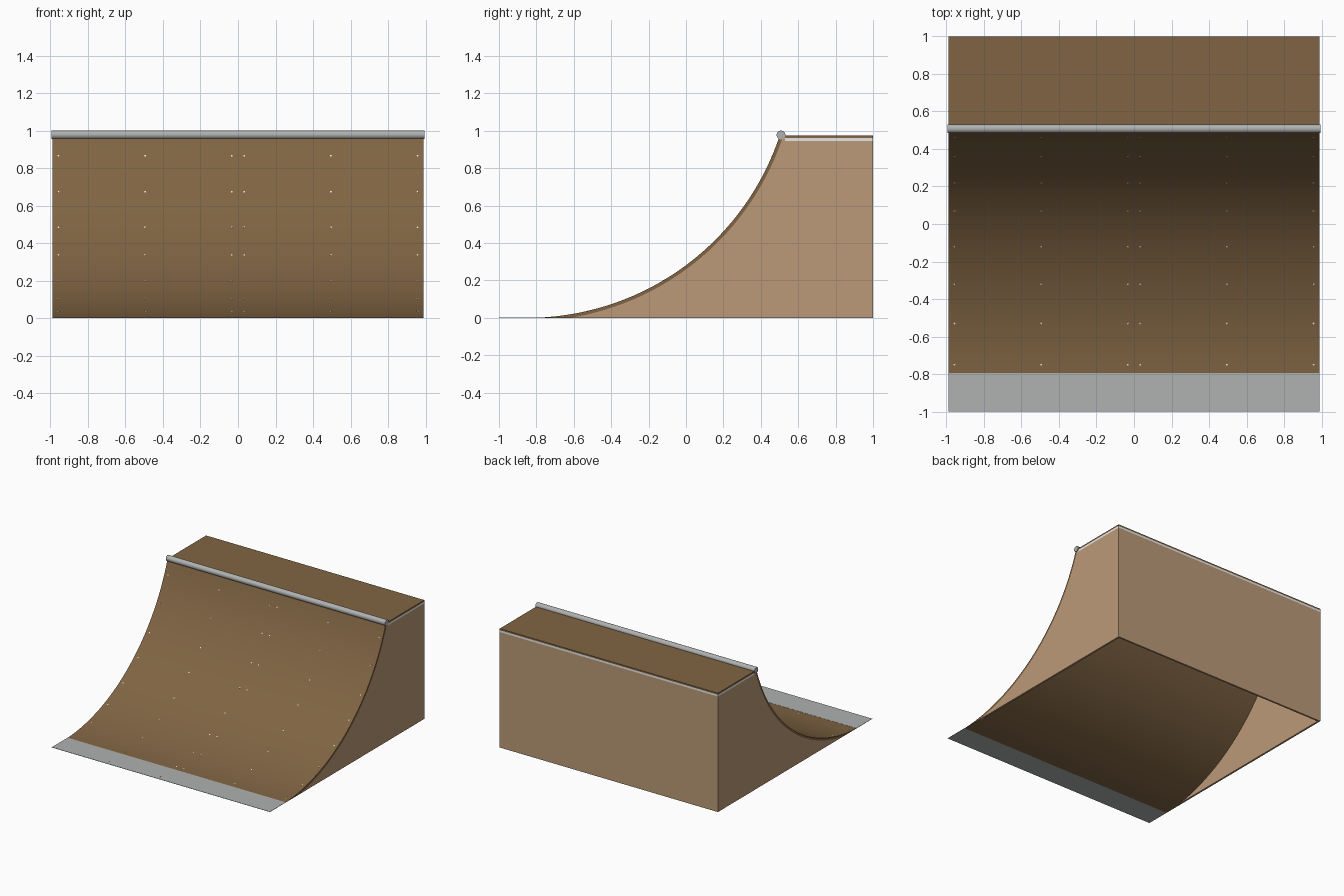
import bpy
import bmesh
from math import sin, cos, asin, acos, pi
from mathutils import Matrix, Vector

cube = bpy.data.objects.get("Cube")
if cube:
    bpy.data.objects.remove(cube, do_unlink=True)


def material(name, r, g, b):
    """Make a flat colour from display values."""
    lin = [((c / 255 + 0.055) / 1.055) ** 2.4 for c in (r, g, b)]
    m = bpy.data.materials.new(name)
    m.use_nodes = True
    m.diffuse_color = (*lin, 1)
    bsdf = m.node_tree.nodes["Principled BSDF"]
    bsdf.inputs["Base Color"].default_value = (*lin, 1)
    bsdf.inputs["Roughness"].default_value = 0.7
    return m


BROWN = material("brown plywood", 128, 100, 67)
TAN = material("tan side board", 188, 154, 120)
PALE = material("pale grey", 231, 231, 231)
STEEL = material("steel", 175, 178, 176)

HALF = 0.99                    # half width of the ramp body
R, CY, T = 1.424, -0.85, 0.018   # curve radius, its lowest point, sheet thickness
A_TOP = asin((0.502 - CY) / R)
STEPS = 32


def finish(name, bm, mat, smooth=False):
    bmesh.ops.recalc_face_normals(bm, faces=bm.faces)
    mesh = bpy.data.meshes.new(name)
    bm.to_mesh(mesh)
    bm.free()
    obj = bpy.data.objects.new(name, mesh)
    bpy.context.collection.objects.link(obj)
    mesh.materials.append(mat)
    if smooth:
        bpy.ops.object.select_all(action='DESELECT')
        obj.select_set(True)
        bpy.context.view_layer.objects.active = obj
        bpy.ops.object.shade_smooth_by_angle()


def extrude(name, profile, x0, x1, mat, smooth=False):
    """Extrude a (y, z) profile along x."""
    bm = bmesh.new()
    face = bm.faces.new([bm.verts.new((x0, y, z)) for y, z in profile])
    out = bmesh.ops.extrude_face_region(bm, geom=[face])
    verts = [v for v in out["geom"] if isinstance(v, bmesh.types.BMVert)]
    bmesh.ops.translate(bm, verts=verts, vec=(x1 - x0, 0, 0))
    finish(name, bm, mat, smooth)


def box(name, y0, y1, z0, z1, half, mat):
    extrude(name, [(y0, z0), (y1, z0), (y1, z1), (y0, z1)], -half, half, mat)


def arc(radius, start):
    """Points on the curve, clipped at the ground."""
    angles = [start + (A_TOP - start) * i / STEPS for i in range(STEPS + 1)]
    return [(CY + radius * sin(a), max(0.0, R - radius * cos(a))) for a in angles]


def add_screw(bm, x, y, z, tilt):
    """Add a flat screw head whose face leans forward by the tilt angle."""
    normal = Vector((0, -sin(tilt), cos(tilt)))
    turn = normal.to_track_quat('Z', 'Y').to_matrix().to_4x4()
    bmesh.ops.create_cone(bm, cap_ends=True, segments=8, radius1=0.005,
                          radius2=0.005, depth=0.002,
                          matrix=Matrix.Translation((x, y, z)) @ turn)


# Curved riding sheet
upper = arc(R, asin((-0.8 - CY) / R))
lower = arc(R + T, acos(R / (R + T)))
extrude("riding_surface", upper + lower[::-1] + [(-0.8, 0)], -HALF, HALF, BROWN, True)

# Side boards under the curve
side = lower + [(0.53, 0.962), (0.53, 0.947), (1, 0.947), (1, 0)]
for name, s in (("left_side", 1), ("right_side", -1)):
    extrude(name, side, s * (HALF - 0.015), s * HALF, TAN)

# Back board, deck and the pale layer between them, showing at the sides and back
box("back_board", 0.985, 1.0, 0, 0.947, HALF - 0.015, TAN)
box("deck", 0.505, 1.0, 0.962, 0.975, HALF, BROWN)
box("deck_trim", 0.53, 1.0, 0.947, 0.962, HALF, PALE)

# Metal threshold plate on the ground
box("threshold_plate", -1.0, -0.795, 0, 0.002, HALF, STEEL)

# Coping pipe along the lip
bm = bmesh.new()
bmesh.ops.create_cone(bm, cap_ends=True, segments=24, radius1=0.0235, radius2=0.0235,
                      depth=1.99, matrix=Matrix.Translation((0, 0.508, 0.978))
                      @ Matrix.Rotation(pi / 2, 4, 'Y'))
finish("coping_pipe", bm, STEEL, True)

# Screw heads in rows along the curve
bm = bmesh.new()
for x in (0.033, 0.495, 0.957):
    for s in (1, -1):
        for y in (0.46, 0.36, 0.22, 0.07, -0.12, -0.32, -0.53, -0.75):
            a = asin((y - CY) / R)
            add_screw(bm, s * x, y, R - R * cos(a), a)
finish("curve_screws", bm, PALE)

# Screw heads along the threshold plate
bm = bmesh.new()
for x in (0.033, 0.495, 0.957):
    for s in (1, -1):
        add_screw(bm, s * x, -0.96, 0.002, 0)
finish("plate_screws", bm, STEEL)
